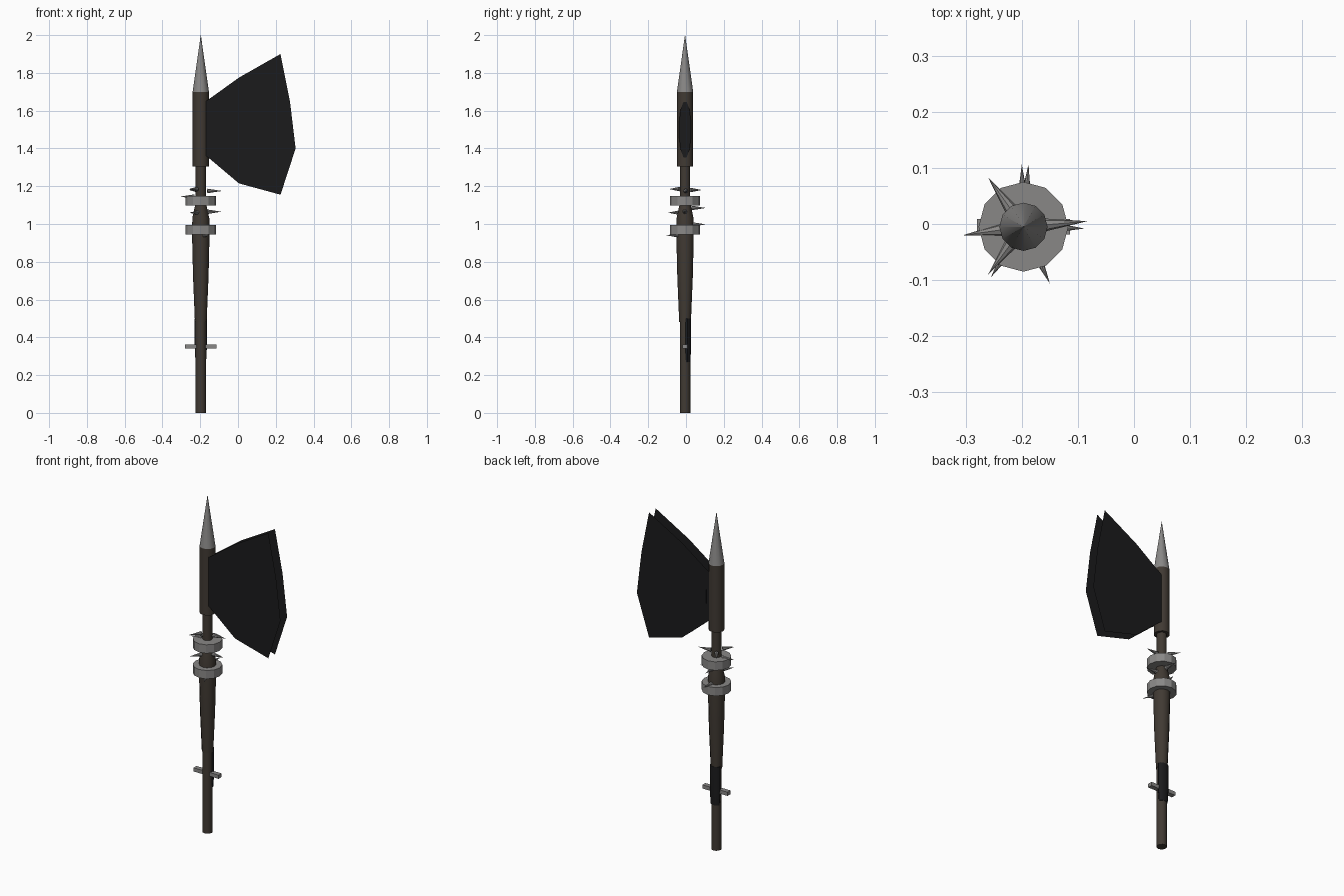
import bpy, bmesh, math
from mathutils import Vector

if "Cube" in bpy.data.objects:
    bpy.data.objects.remove(bpy.data.objects["Cube"])

CX, CY = -0.197, -0.005   # axis of the pole


def mat(name, col):
    m = bpy.data.materials.new(name)
    m.diffuse_color = (*col, 1)
    m.use_nodes = True
    m.node_tree.nodes["Principled BSDF"].inputs["Base Color"].default_value = m.diffuse_color
    return m


WOOD = mat("dark wood", (0.052, 0.042, 0.033))
STEEL = mat("grey steel", (0.25, 0.245, 0.24))
BLACK = mat("black iron", (0.011, 0.011, 0.012))


def finish(bm, name, material, smooth=True):
    bmesh.ops.recalc_face_normals(bm, faces=bm.faces)
    me = bpy.data.meshes.new(name)
    bm.to_mesh(me)
    bm.free()
    ob = bpy.data.objects.new(name, me)
    bpy.context.collection.objects.link(ob)
    me.materials.append(material)
    if smooth:
        bpy.ops.object.select_all(action='DESELECT')
        ob.select_set(True)
        bpy.context.view_layer.objects.active = ob
        bpy.ops.object.shade_smooth_by_angle(angle=math.radians(35))
    return ob


def lathe(name, profile, material, sides=12, center=(CX, CY), squash=1.0, smooth=True):
    """Closed turned part from (z, radius) pairs."""
    bm = bmesh.new()
    rings = []
    for z, r in profile:
        rings.append([bm.verts.new((center[0] + r * math.cos(2 * math.pi * i / sides),
                                    center[1] + squash * r * math.sin(2 * math.pi * i / sides), z))
                      for i in range(sides)])
    for a, b in zip(rings, rings[1:]):
        for i in range(sides):
            j = (i + 1) % sides
            bm.faces.new((a[i], a[j], b[j], b[i]))
    bm.faces.new(rings[0])
    bm.faces.new(rings[-1])
    return finish(bm, name, material, smooth)


# pole, swollen grip and head socket
lathe("pole", [(0, 0.028), (1.32, 0.027)], WOOD)
lathe("grip", [(0.48, 0.031), (0.72, 0.041), (0.93, 0.046), (1.03, 0.045), (1.10, 0.030)], WOOD)
lathe("head_socket", [(1.305, 0.043), (1.70, 0.043)], WOOD)
lathe("top_spike", [(1.70, 0.043), (2.0, 0.0005)], STEEL)

# dark binding on the back of the lower pole
lathe("binding", [(0.27, 0.028), (0.36, 0.033), (0.50, 0.033)], BLACK,
      center=(CX, CY + 0.012), squash=0.6)

# steel collars
for i, (z0, z1) in enumerate([(0.945, 0.995), (1.097, 1.148)]):
    lathe(f"collar_{i + 1}", [(z0, 0.080), (z1, 0.080)], STEEL, smooth=False)

# spikes around the collars, each pointing away from the axis to its tip
TIPS = [(-0.305, -0.02, 1.145), (-0.083, 0.005, 1.175), (-0.26, 0.083, 1.18),
        (-0.26, -0.09, 1.185), (-0.088, -0.008, 1.065), (-0.2, 0.106, 1.085),
        (-0.255, -0.095, 1.06), (-0.188, 0.106, 0.998), (-0.15, -0.106, 0.94)]
for i, tip in enumerate(TIPS):
    tip = Vector(tip)
    out = Vector((tip.x - CX, tip.y - CY, 0)).normalized()
    base = Vector((CX, CY, tip.z)) + out * 0.035
    length = (tip - base).length
    bm = bmesh.new()
    bmesh.ops.create_cone(bm, cap_ends=True, segments=8, radius1=0.012, radius2=0.0, depth=length)
    bm.transform(out.to_track_quat('Z', 'Y').to_matrix().to_4x4())
    bmesh.ops.translate(bm, verts=bm.verts, vec=(base + tip) / 2)
    finish(bm, f"collar_spike_{i + 1}", STEEL)

# small cross pin through the lower pole
bm = bmesh.new()
bmesh.ops.create_cube(bm, size=1)
bmesh.ops.scale(bm, verts=bm.verts, vec=(0.165, 0.028, 0.022))
bmesh.ops.translate(bm, verts=bm.verts, vec=(CX, CY, 0.352))
finish(bm, "cross_pin", STEEL, False)

# axe blade: two open parallel sheets
OUTLINE = [(-0.17, 1.65), (-0.155, 1.66), (0.005, 1.775), (0.225, 1.90), (0.275, 1.65),
           (0.305, 1.40), (0.225, 1.155), (0.005, 1.215), (-0.155, 1.35), (-0.17, 1.36)]
for side, s in (("front", -1), ("back", 1)):
    bm = bmesh.new()
    f = bm.faces.new([bm.verts.new((x, CY + s * 0.031, z)) for x, z in OUTLINE])
    finish(bm, f"blade_{side}", BLACK, False)

# blade root plate where the sheets meet the socket
bm = bmesh.new()
bm.faces.new([bm.verts.new((-0.152, CY + 0.033 * math.cos(math.tau * (i + .5) / 12),
                            1.5 + 0.152 * math.sin(math.tau * (i + .5) / 12))) for i in range(12)])
finish(bm, "blade_root", BLACK, False)
